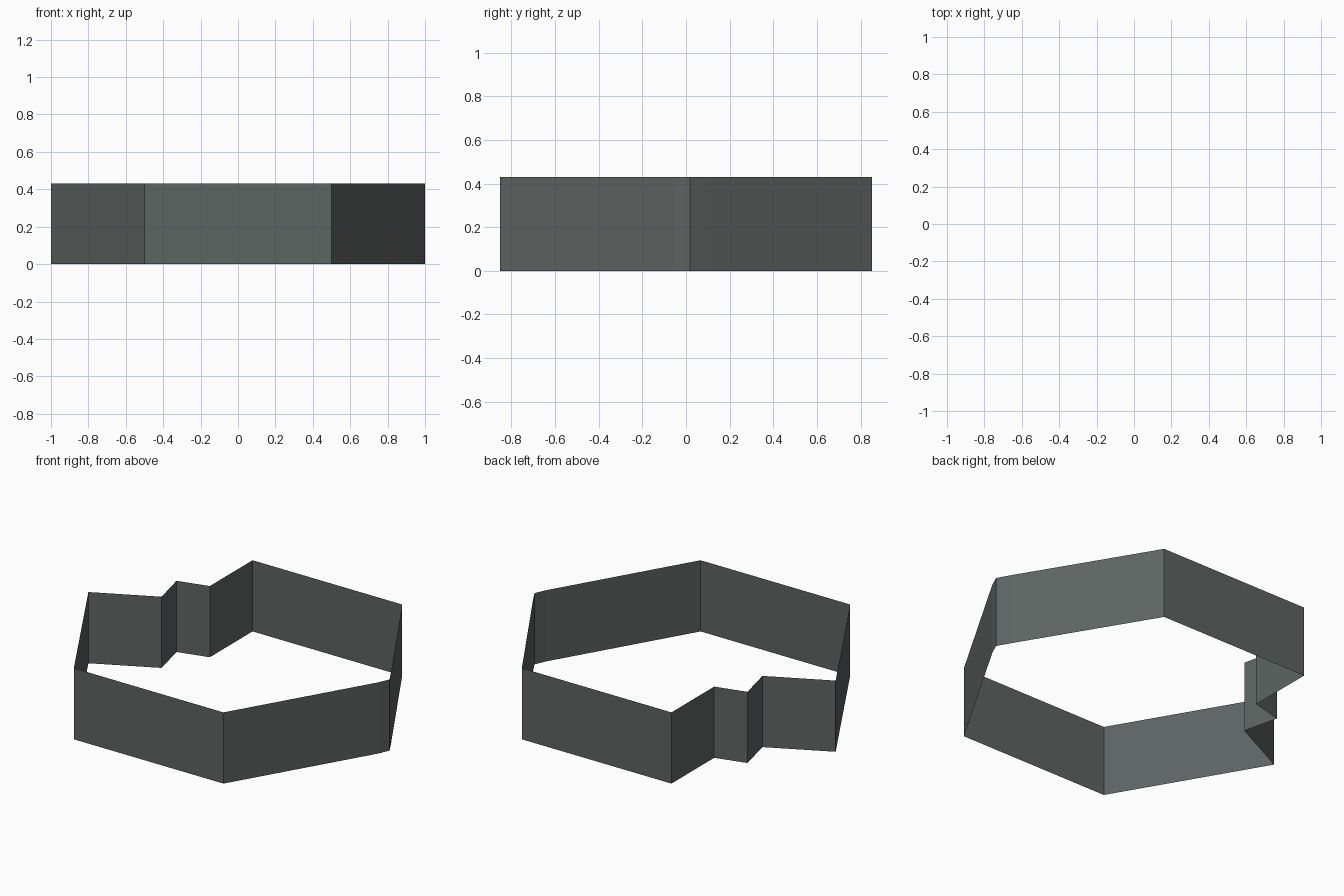
import bpy
import bmesh

if "Cube" in bpy.data.objects:
    bpy.data.objects.remove(bpy.data.objects["Cube"])

HEIGHT = 0.43

# Plan outline, counter-clockwise: hexagon with a jagged notch on the left
# and a slightly worn corner on the right
outline = [
    (-0.5, -0.853), (0.5, -0.853),
    (0.97, -0.05), (1.0, 0.018), (0.95, 0.105),
    (0.5, 0.853), (-0.5, 0.853),
    (-0.5, 0.445), (-0.688, 0.396), (-0.637, 0.18),
    (-1.0, 0.0),
]

grey = bpy.data.materials.new("dark slate grey")
grey.diffuse_color = (0.11, 0.128, 0.123, 1.0)
grey.use_nodes = True
grey.node_tree.nodes["Principled BSDF"].inputs["Base Color"].default_value = grey.diffuse_color

# Open-topped wall of zero thickness, extruded up from the outline
bm = bmesh.new()
base = [bm.verts.new((x, y, 0)) for x, y in outline]
edges = [bm.edges.new((base[i], base[(i + 1) % len(base)])) for i in range(len(base))]
ext = bmesh.ops.extrude_edge_only(bm, edges=edges)
top = [v for v in ext["geom"] if isinstance(v, bmesh.types.BMVert)]
bmesh.ops.translate(bm, verts=top, vec=(0, 0, HEIGHT))

# Make the faces point outward
bm.normal_update()
front = min(bm.faces, key=lambda f: f.calc_center_median().y)
if front.normal.y > 0:
    bmesh.ops.reverse_faces(bm, faces=bm.faces[:])

mesh = bpy.data.meshes.new("hexagon_wall")
bm.to_mesh(mesh)
bm.free()
mesh.materials.append(grey)
wall = bpy.data.objects.new("hexagon_wall", mesh)
bpy.context.collection.objects.link(wall)
